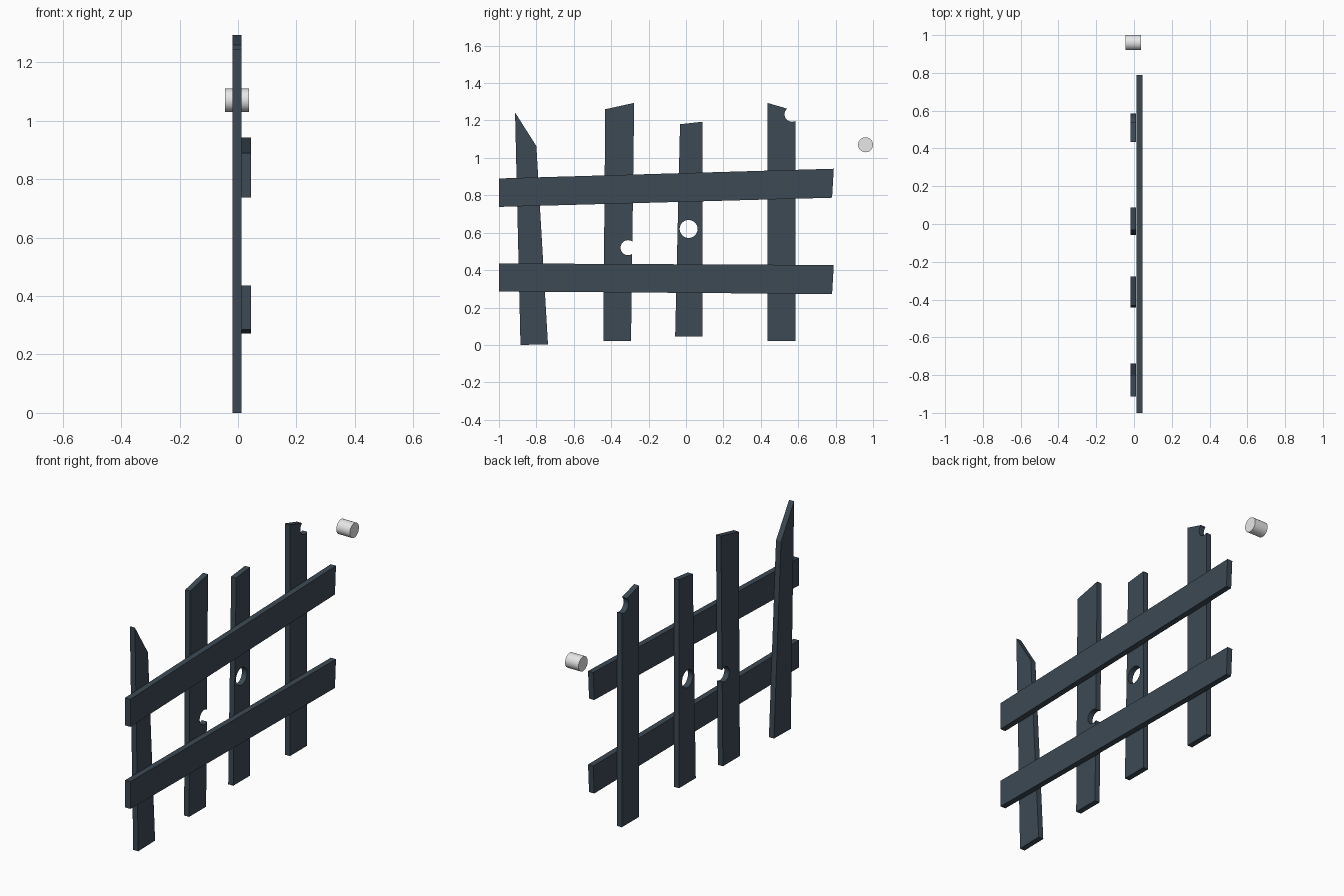
import bpy, bmesh, math

if "Cube" in bpy.data.objects:
    bpy.data.objects.remove(bpy.data.objects["Cube"])


def material(name, rgb):
    m = bpy.data.materials.new(name)
    m.diffuse_color = (*rgb, 1)
    m.use_nodes = True
    m.node_tree.nodes["Principled BSDF"].inputs["Base Color"].default_value = m.diffuse_color
    return m


SLATE = material("dark slate wood", (0.045, 0.067, 0.089))
GREY = material("light grey", (0.8, 0.8, 0.8))


def smooth(obj):
    bpy.ops.object.select_all(action='DESELECT')
    obj.select_set(True)
    bpy.context.view_layer.objects.active = obj
    bpy.ops.object.shade_smooth_by_angle(angle=math.radians(30))


def board(name, outline, x0, x1):
    """Plank with a (y, z) outline extruded from x0 to x1."""
    bm = bmesh.new()
    face = bm.faces.new([bm.verts.new((x0, y, z)) for y, z in outline])
    ext = bmesh.ops.extrude_face_region(bm, geom=[face])
    for v in ext["geom"]:
        if isinstance(v, bmesh.types.BMVert):
            v.co.x = x1
    bmesh.ops.recalc_face_normals(bm, faces=bm.faces)
    mesh = bpy.data.meshes.new(name)
    bm.to_mesh(mesh)
    bm.free()
    obj = bpy.data.objects.new(name, mesh)
    bpy.context.collection.objects.link(obj)
    mesh.materials.append(SLATE)
    return obj


def rod(name, x0, x1, y, z, r, mat):
    """Cylinder lying along x."""
    bpy.ops.mesh.primitive_cylinder_add(
        vertices=32, radius=r, depth=x1 - x0,
        location=((x0 + x1) / 2, y, z), rotation=(0, math.pi / 2, 0))
    obj = bpy.context.object
    obj.name = name
    obj.data.materials.append(mat)
    return obj


def drill(obj, y, z, r):
    """Cut a round hole or edge notch through a board."""
    cutter = rod("hole_cutter", -0.1, 0.1, y, z, r, SLATE)
    cutter.hide_render = True
    mod = obj.modifiers.new("hole", 'BOOLEAN')
    mod.operation = 'DIFFERENCE'
    mod.solver = 'EXACT'
    mod.object = cutter
    bpy.context.view_layer.objects.active = obj
    bpy.ops.object.modifier_apply(modifier=mod.name)
    bpy.data.objects.remove(cutter)
    smooth(obj)


# upright pickets: outline and optional knot hole (y, z, radius)
pickets = [
    ([(-0.914, 1.243), (-0.80, 1.063), (-0.738, 0.003), (-0.885, 0.0)], None),
    ([(-0.432, 1.26), (-0.277, 1.294), (-0.294, 0.02), (-0.442, 0.02)],
     (-0.31, 0.52, 0.04)),
    ([(-0.032, 1.18), (0.088, 1.193), (0.088, 0.045), (-0.058, 0.045)],
     (0.014, 0.62, 0.048)),
    ([(0.435, 1.294), (0.586, 1.25), (0.586, 0.02), (0.435, 0.02)],
     (0.567, 1.233, 0.04)),
]
for i, (outline, hole) in enumerate(pickets, 1):
    picket = board(f"picket_{i}", outline, -0.019, 0.0115)
    if hole:
        drill(picket, *hole)

# cross rails on the +x side
board("upper_rail", [(-1.0, 0.89), (0.79, 0.942), (0.781, 0.787), (-1.0, 0.738)],
      0.0125, 0.044)
board("lower_rail", [(-1.0, 0.436), (0.79, 0.427), (0.781, 0.272), (-1.0, 0.286)],
      0.0125, 0.044)

# loose floating peg
smooth(rod("loose_peg", -0.045, 0.037, 0.96, 1.07, 0.04, GREY))
